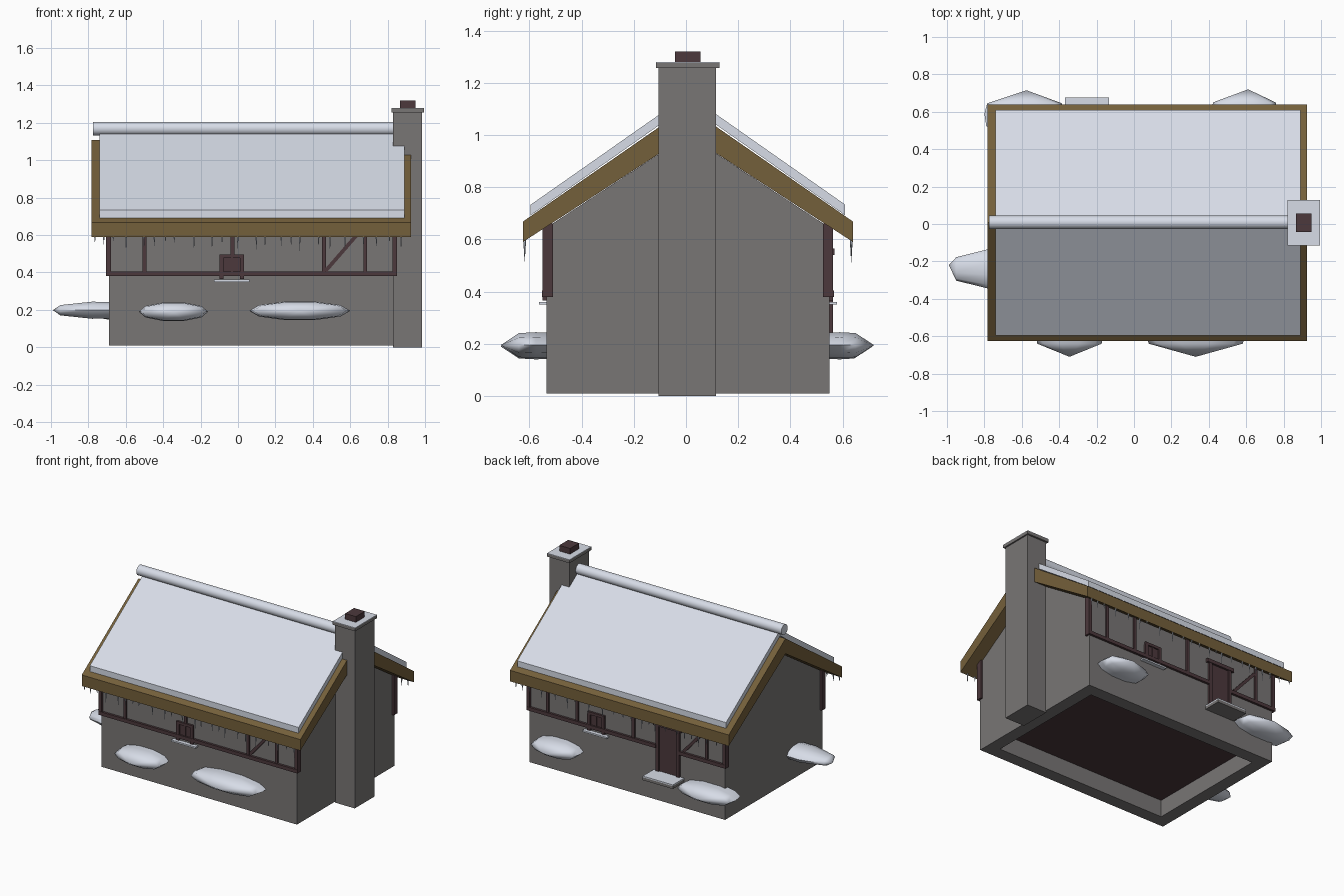
import bpy, bmesh, math, random
from mathutils import Vector, Matrix

if "Cube" in bpy.data.objects:
    bpy.data.objects.remove(bpy.data.objects["Cube"])

random.seed(4)


def material(name, rgb):
    m = bpy.data.materials.new(name)
    m.diffuse_color = (*rgb, 1)
    m.use_nodes = True
    m.node_tree.nodes["Principled BSDF"].inputs["Base Color"].default_value = m.diffuse_color
    return m


STONE = material("grey stone", (0.19, 0.18, 0.178))
SNOW = material("snow", (0.73, 0.77, 0.86))
WOOD = material("brown roof wood", (0.175, 0.115, 0.043))
TIMBER = material("dark timber", (0.072, 0.04, 0.045))
ICE = material("ice", (0.55, 0.6, 0.68))

YF, YB = -0.535, 0.55          # front and back wall planes
XL, XR = -0.69, 0.835          # end wall planes


def finish(name, bm, mat, smooth=False):
    bmesh.ops.recalc_face_normals(bm, faces=bm.faces)
    me = bpy.data.meshes.new(name)
    bm.to_mesh(me)
    bm.free()
    me.materials.append(mat)
    ob = bpy.data.objects.new(name, me)
    bpy.context.collection.objects.link(ob)
    if smooth:
        bpy.context.view_layer.objects.active = ob
        ob.select_set(True)
        bpy.ops.object.shade_smooth_by_angle(angle=math.radians(60))
        ob.select_set(False)
    return ob


def box(name, x, y, z, mat):
    bm = bmesh.new()
    bmesh.ops.create_cube(bm, size=1)
    for v in bm.verts:
        for i, (a, b) in enumerate((x, y, z)):
            v.co[i] = a if v.co[i] < 0 else b
    return finish(name, bm, mat)


def prism(profile, x0, x1):
    """Extrude a (y, z) outline along x."""
    bm = bmesh.new()
    f = bm.faces.new([bm.verts.new((x0, y, z)) for y, z in profile])
    ext = bmesh.ops.extrude_face_region(bm, geom=[f])["geom"]
    bmesh.ops.translate(bm, verts=[g for g in ext if isinstance(g, bmesh.types.BMVert)],
                        vec=(x1 - x0, 0, 0))
    bmesh.ops.recalc_face_normals(bm, faces=bm.faces)
    return bm


# House body: gabled prism with a shallow hollow in its base
bm = prism([(YF, 0.01), (YB, 0.01), (YB, 0.645), (0.0075, 1.0), (YF, 0.645)], XL, XR)
base = [f for f in bm.faces if f.normal.z < -0.9]
bmesh.ops.inset_region(bm, faces=base, thickness=0.09, use_even_offset=True)
panel = bmesh.ops.extrude_discrete_faces(bm, faces=base)["faces"]
for f in panel:
    f.material_index = 1
    bmesh.ops.translate(bm, verts=f.verts, vec=(0, 0, 0.12))
walls = finish("house_walls", bm, STONE)
walls.data.materials.append(TIMBER)

# Roof and its snow blanket
finish("roof", prism([(-0.625, 0.59), (-0.625, 0.668), (0.0075, 1.107), (0.64, 0.668),
                      (0.64, 0.59), (0.0075, 1.0)], -0.782, 0.925), WOOD)
finish("roof_snow", prism([(-0.595, 0.692), (-0.595, 0.733), (0.0075, 1.155), (0.61, 0.733),
                           (0.61, 0.692), (0.0075, 1.115)], -0.74, 0.89), SNOW)

# Rounded snow along the ridge
bm = bmesh.new()
bmesh.ops.create_cone(bm, cap_ends=True, segments=16, radius1=0.036, radius2=0.036, depth=1.63,
                      matrix=Matrix.Translation((0.04, 0.009, 1.169)) @ Matrix.Rotation(math.pi / 2, 4, 'Y'))
finish("ridge_snow", bm, SNOW, True)

# Chimney
box("chimney_stack", (0.83, 0.985), (-0.105, 0.115), (0, 1.256), STONE)
box("chimney_cap", (0.82, 0.995), (-0.115, 0.128), (1.256, 1.276), STONE)
box("chimney_cap_snow", (0.82, 0.995), (-0.115, 0.128), (1.276, 1.28), SNOW)
box("chimney_flue", (0.866, 0.95), (-0.043, 0.056), (1.27, 1.32), TIMBER)


def on_wall(side, depth_in, depth_out):
    """y range of a piece set into a long wall; side is -1 front, 1 back."""
    w = YF if side < 0 else YB
    return tuple(sorted((w - side * depth_in, w + side * depth_out)))


def brace(name, side, a, b, w=0.01):
    """Diagonal beam between two (x, z) points."""
    y0, y1 = on_wall(side, 0.02, 0.008)
    a, b = Vector(a), Vector(b)
    n = (b - a).orthogonal().normalized() * w
    bm = bmesh.new()
    f = bm.faces.new([bm.verts.new((p.x, y0, p.y)) for p in (a + n, b + n, b - n, a - n)])
    ext = bmesh.ops.extrude_face_region(bm, geom=[f])["geom"]
    bmesh.ops.translate(bm, verts=[g for g in ext if isinstance(g, bmesh.types.BMVert)],
                        vec=(0, y1 - y0, 0))
    finish(name, bm, TIMBER)


def window(side, x):
    box("window_pane", (x - 0.05, x + 0.05), on_wall(side, 0.02, 0.004), (0.38, 0.48), TIMBER)
    box("window_lintel", (x - 0.065, x + 0.065), on_wall(side, 0.02, 0.014), (0.478, 0.497), TIMBER)
    for sx in (-1, 1):
        c = x + sx * 0.055
        box("window_jamb", (c - 0.011, c + 0.011), on_wall(side, 0.02, 0.014), (0.365, 0.48), TIMBER)
    box("window_mullion", (x - 0.005, x + 0.005), on_wall(side, 0.02, 0.01), (0.38, 0.48), TIMBER)
    box("window_sill", (x - 0.095, x + 0.095), on_wall(side, 0.02, 0.028), (0.35, 0.361), SNOW)


# Timber framing on both long walls
for side, posts in ((-1, (-0.5, 0.46, 0.68)), (1, (-0.55, 0.02, 0.46, 0.69))):
    for x in posts:
        box("wall_post", (x - 0.01, x + 0.01), on_wall(side, 0.02, 0.012), (0.39, 0.645), TIMBER)
    for x0, x1 in ((XL - 0.015, XL + 0.01), (XR - 0.01, XR + 0.014)):
        box("corner_post", (x0, x1), on_wall(side, 0.025, 0.014), (0.38, 0.66), TIMBER)
box("front_beam", (XL - 0.015, XR + 0.014), on_wall(-1, 0.02, 0.016), (0.38, 0.405), TIMBER)
box("back_beam_left", (XL - 0.015, -0.34), on_wall(1, 0.02, 0.016), (0.38, 0.405), TIMBER)
box("back_beam_right", (-0.16, XR + 0.014), on_wall(1, 0.02, 0.016), (0.38, 0.405), TIMBER)
box("window_post", (-0.04, -0.02), on_wall(-1, 0.02, 0.012), (0.49, 0.645), TIMBER)
brace("front_brace", -1, (0.47, 0.41), (0.635, 0.6))
brace("back_brace", 1, (-0.37, 0.41), (-0.54, 0.6))
window(-1, -0.033)
window(1, 0.31)

# Back door with frame and snowy step
box("door", (-0.32, -0.18), on_wall(1, 0.02, 0.004), (0.22, 0.54), TIMBER)
for x in (-0.33, -0.17):
    box("door_jamb", (x - 0.012, x + 0.012), on_wall(1, 0.02, 0.014), (0.22, 0.55), TIMBER)
box("door_lintel", (-0.36, -0.14), on_wall(1, 0.02, 0.018), (0.54, 0.565), TIMBER)
box("door_step", (-0.37, -0.135), (YB - 0.02, 0.675), (0.19, 0.21), STONE)
box("door_step_snow", (-0.37, -0.135), (YB - 0.02, 0.675), (0.21, 0.219), SNOW)


def drift(name, origin, angle, half, rings, peak=0.0, zh=0.052):
    """Snow mound growing out of a wall; rings are (scale, outward distance)."""
    n = 10
    bm = bmesh.new()
    loops = []
    for s, d in rings:
        loops.append([bm.verts.new((s * half * math.cos(2 * math.pi * i / n), d,
                                    s * zh * math.sin(2 * math.pi * i / n))) for i in range(n)])
    for a, b in zip(loops, loops[1:]):
        for i in range(n):
            bm.faces.new((a[i], a[(i + 1) % n], b[(i + 1) % n], b[i]))
    tip = bm.verts.new((peak, rings[-1][1] + (0.07 if rings[-1][0] > 0.7 else 0.04), 0))
    for i in range(n):
        bm.faces.new((loops[-1][i], loops[-1][(i + 1) % n], tip))
    bm.faces.new(loops[0])
    bm.transform(Matrix.Translation(origin) @ Matrix.Rotation(angle, 4, 'Z'))
    finish(name, bm, SNOW, True)


# Snow drifts around the walls
mound = ((0.95, -0.03), (1.0, 0.04), (0.93, 0.105))
drift("front_drift_left", (-0.345, YF, 0.19), math.pi, 0.185, mound)
drift("front_drift_right", (0.33, YF, 0.195), math.pi, 0.27, mound)
drift("back_drift_left", (-0.585, YB, 0.19), 0, 0.215, ((0.95, -0.03), (1, 0.04), (0.93, 0.095)), 0.01)
drift("back_drift_right", (0.59, YB, 0.195), 0, 0.18, ((0.95, -0.03), (1, 0.04), (0.93, 0.1)), 0.02)
drift("end_drift", (XL, -0.24, 0.198), math.pi / 2, 0.105,
      ((0.95, -0.03), (1, 0.09), (0.6, 0.26)), 0.02, 0.048)

# Icicles under both eaves
bm = bmesh.new()
for y in (-0.618, 0.633):
    x = -0.765
    while x < 0.91:
        h = random.uniform(0.025, 0.085)
        bmesh.ops.create_cone(bm, cap_ends=True, segments=6, radius1=0.0005, radius2=0.0055, depth=h,
                              matrix=Matrix.Translation((x, y, 0.597 - h / 2)))
        x += random.uniform(0.04, 0.11)
finish("icicles", bm, ICE, True)
